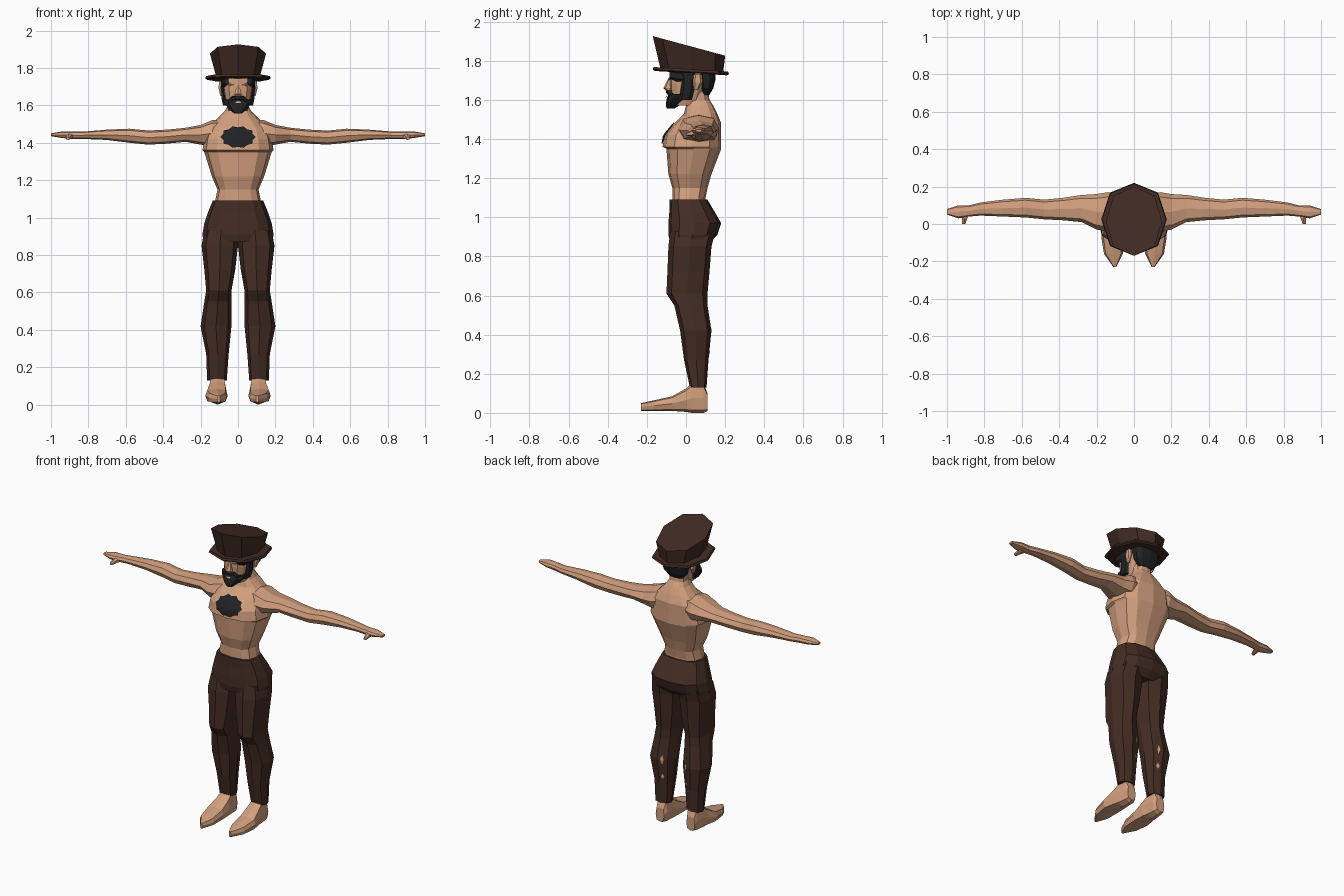
import bpy
import bmesh
import math
from mathutils import Vector
from mathutils.bvhtree import BVHTree

cube = bpy.data.objects.get("Cube")
if cube:
    bpy.data.objects.remove(cube, do_unlink=True)

CM = 0.01  # tables below are in hundredths of a unit


def material(name, r, g, b):
    mat = bpy.data.materials.new(name)
    mat.use_nodes = True
    mat.diffuse_color = (r, g, b, 1)
    shader = next(n for n in mat.node_tree.nodes if n.type == 'BSDF_PRINCIPLED')
    shader.inputs["Base Color"].default_value = (r, g, b, 1)
    return mat


skin = material("skin", .65, .35, .21)
cloth = material("brown cloth", .058, .026, .018)
felt = material("brown felt", .053, .024, .017)
hair = material("black hair", .014, .016, .018)
brow_brown = material("brow brown", .2, .09, .05)


def finish(name, bm, mat, mirror):
    """Turn a bmesh into a flat shaded object, optionally mirrored across x."""
    mesh = bpy.data.meshes.new(name)
    bm.to_mesh(mesh)
    bm.free()
    mesh.materials.append(mat)
    obj = bpy.data.objects.new(name, mesh)
    bpy.context.collection.objects.link(obj)
    if mirror:
        mod = obj.modifiers.new("mirror", 'MIRROR')
        mod.use_mirror_merge = False
    return obj


def power(value, p):
    return math.copysign(abs(value) ** p, value)


def loft(name, axis, rows, mat, sides=8, p=0.8, mirror=False):
    """Skin rounded sections (position, a_min, a_max, b_min, b_max, tilt)."""
    bm = bmesh.new()
    rings = []
    for pos, a0, a1, b0, b1, *tilt in rows:
        ring = []
        for i in range(sides):
            t = math.tau * i / sides + math.pi / 2
            a = (a0 + a1) / 2 + (a1 - a0) / 2 * power(math.cos(t), p)
            b = (b0 + b1) / 2 + (b1 - b0) / 2 * power(math.sin(t), p)
            c = pos + (tilt[0] * b if tilt else 0)
            co = {'x': (c, a, b), 'y': (a, c, b), 'z': (a, b, c)}[axis]
            ring.append(bm.verts.new(Vector(co) * CM))
        rings.append(ring)
    for low, high in zip(rings, rings[1:]):
        for i in range(sides):
            j = (i + 1) % sides
            bm.faces.new((low[i], low[j], high[j], high[i]))
    bm.faces.new(rings[0])
    bm.faces.new(rings[-1])
    bmesh.ops.recalc_face_normals(bm, faces=bm.faces)
    return finish(name, bm, mat, mirror)


def sym(rows):
    """Expand (z, half_width, y_min, y_max, ...) into full section rows."""
    return [(z, -w, w, *rest) for z, w, *rest in rows]


def patch(name, target, x, z, rx, rz, side, mat, mirror=False, jag=0.0, sides=16):
    """Lay a thin patch on the front (side -1) or back (side 1) of a part."""
    mesh = target.data
    tree = BVHTree.FromPolygons([v.co for v in mesh.vertices],
                                [list(f.vertices) for f in mesh.polygons])
    bm = bmesh.new()

    def point(px, pz):
        hit = tree.ray_cast(Vector((px * CM, side, pz * CM)), Vector((0, -side, 0)))[0]
        y = hit.y if hit else 0
        return bm.verts.new((px * CM, y + side * 0.008, pz * CM))

    centre = point(x, z)
    rings = []
    for k in (.33, .66, 1):
        ring = []
        for i in range(sides):
            t = math.tau * i / sides
            r = k * (1 - jag * (i % 2) if k == 1 else 1)
            ring.append(point(x + rx * r * math.cos(t), z + rz * r * math.sin(t)))
        rings.append(ring)
    for i in range(sides):
        j = (i + 1) % sides
        faces = [(centre, rings[0][i], rings[0][j])]
        faces += [(a[i], b[i], b[j], a[j]) for a, b in zip(rings, rings[1:])]
        for f in faces:
            bm.faces.new(f if side < 0 else f[::-1])
    return finish(name, bm, mat, mirror)


# Torso with an overhanging chest, running up into the neck
torso = loft("torso", 'z', sym([
    (105, 13, -7, 10), (110, 12, -7, 10), (115, 11, -7, 11), (122, 14, -9, 13),
    (135, 18, -10, 18), (136, 19, -12, 18), (142, 18, -11, 18), (148, 16, -6, 18),
    (153, 11, -1, 16), (157, 7, 0, 14), (160, 5.5, 1, 12), (167, 5.5, 1, 11)]),
    skin, sides=12, p=.75)
patch("chest_hair", torso, 0, 143, 9.5, 6, -1, hair, jag=.13, sides=20)

# Arms with flat hands and thumbs
loft("arms", 'x', [
    (6, 0, 15, 140, 153), (14, -4, 17, 138, 152), (20, -3, 16, 139, 149.5),
    (28, 1, 15.5, 140.5, 148), (38, 2, 14, 139.5, 147), (48, 2.5, 13, 139, 146.5),
    (58, 3.5, 14, 140, 147.5), (70, 4, 13, 141.5, 147), (82, 4.5, 11.5, 142, 146),
    (88, 4, 10, 142, 146), (94, 3, 10, 142.5, 146), (100, 5, 8, 143.5, 145)],
    skin, mirror=True)
loft("thumbs", 'y', [(0, 90, 92, 141.5, 143), (3, 89, 92, 141.5, 144.5),
                     (6, 87, 93, 142, 145)], skin, sides=6, mirror=True)

# Trousers
loft("trouser_hips", 'z', sym([
    (87, 18.5, -8, 12), (91, 19, -9, 16), (97, 18, -9, 18), (103, 16, -8.5, 14.5),
    (109, 13.5, -8.5, 11)]), cloth, sides=12)
legs = loft("trouser_legs", 'z', [
    (13, 6, 16.5, 2, 10.5), (27, 5, 17, -1, 11.5), (42, 3.5, 20, -3, 13),
    (55, 3.5, 18, -6, 11), (61, 3.5, 17, -10, 11), (72, 1.5, 18, -9.5, 12),
    (85, 0, 19.5, -9, 13), (93, 0, 18, -8, 15)], cloth, mirror=True)

# Skin showing through tears at the back of the calves
for height, rz in ((42, 4), (31, 2)):
    patch("calf_tears", legs, 8.5, height, 1.1, rz, 1, skin, mirror=True, jag=.3, sides=8)

# Bare feet
loft("feet", 'y', [
    (-23, 9.5, 11, 1, 5), (-16, 6, 16, 1, 6.5), (-7, 5.5, 17.5, 1, 8.5),
    (0, 6, 16, .5, 12.5), (3, 6.5, 15.5, 0, 15), (9, 7, 14.5, 0, 15),
    (11, 8, 14, 1, 10)], skin, p=.6, mirror=True)

# Head, nose and ears
head = loft("head", 'z', sym([
    (157, 5, -6, 7), (163, 7, -8, 9), (168, 8, -8.5, 12), (175, 8.5, -8.5, 13)]),
    skin, sides=12, p=.75)
loft("nose", 'z', sym([(164.5, 1.5, -10, -7), (166, 2, -11.5, -7),
                       (171, .8, -9, -7)]), skin, sides=6)
loft("ears", 'z', [(165, 8, 9.5, 4, 6), (169, 8, 10.5, 3.5, 8.5),
                   (173, 8, 10.3, 4, 8)], skin, sides=6, mirror=True)
patch("brows", head, 4, 171, 2.2, .6, -1, brow_brown, mirror=True, sides=8)

# Beard, moustache and hair under the hat
beard = loft("beard", 'z', sym([
    (155.5, 2, -10, -6), (158, 5, -10.3, -2), (161, 7.5, -9.8, 2),
    (163, 8.5, -8.8, 4)]), hair, sides=10)
patch("lower_lip", beard, 0, 161.7, 1.6, .6, -1, skin, sides=8)
loft("moustache", 'x', [(0, -10.3, -7, 163, 165), (3, -9.8, -6, 162.5, 165),
                        (5, -8.5, -5, 160, 163)], hair, sides=6, mirror=True)
loft("sideburns", 'z', [(160, 5.5, 8.2, -4, 3), (164, 6, 9, -3, 4),
                        (170, 6.5, 9.2, -2, 4), (175, 6.5, 9.3, -4, 5)],
     hair, sides=6, mirror=True)
loft("temple_hair", 'y', [(-8.5, 5, 7.5, 171, 175), (-5, 6, 8.8, 169.5, 175),
                          (4, 7, 9.3, 169, 175)], hair, sides=6, mirror=True)
loft("back_hair", 'z', sym([(162.5, 5, 8, 12), (166, 8, 7, 14),
                            (170, 9, 6, 15), (175, 9.3, 5, 15)]), hair, sides=10)

# Hat with a tilted flaring crown
loft("hat_brim", 'z', sym([(173.8, 16.5, -16, 21, -.06), (174.5, 17.5, -17, 22, -.06),
                           (175.8, 17, -16.5, 21.5, -.06)]), felt, p=.9)
loft("hat_crown", 'z', sym([(175, 11.5, -13, 19, -.06),
                            (188, 15, -17, 20, -.27)]), felt, p=.9)
